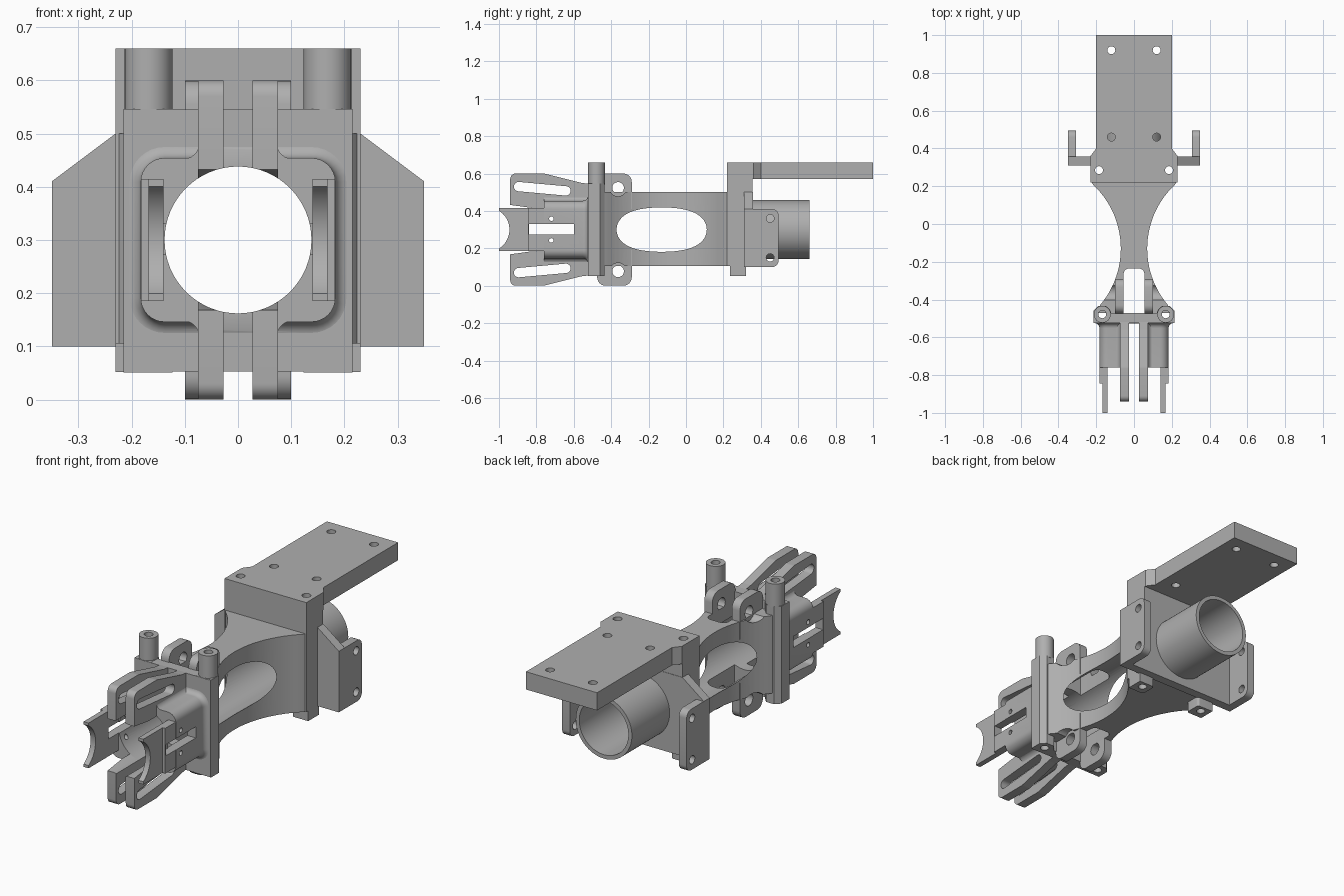
import bpy, bmesh, math
from mathutils import Vector

if "Cube" in bpy.data.objects:
    bpy.data.objects.remove(bpy.data.objects["Cube"])

CZ = 0.30          # height of the bore axis
grey = bpy.data.materials.new("light_grey")
grey.diffuse_color = (0.43, 0.43, 0.43, 1)
grey.use_nodes = True
grey.node_tree.nodes["Principled BSDF"].inputs["Base Color"].default_value = grey.diffuse_color


def place(axis, u, v, w):
    """2D point (u, v) pushed w along the axis."""
    return {"x": (w, u, v), "y": (u, w, v), "z": (u, v, w)}[axis]


def loft(name, axis, rings):
    """Solid through a list of (outline, depth) sections."""
    bm = bmesh.new()
    loops = [[bm.verts.new(place(axis, u, v, w)) for u, v in pts] for pts, w in rings]
    bm.faces.new(loops[0])
    bm.faces.new(loops[-1])
    n = len(loops[0])
    for a, b in zip(loops, loops[1:]):
        for i in range(n):
            j = (i + 1) % n
            bm.faces.new((a[i], a[j], b[j], b[i]))
    bmesh.ops.recalc_face_normals(bm, faces=bm.faces)
    me = bpy.data.meshes.new(name)
    bm.to_mesh(me)
    bm.free()
    me.materials.append(grey)
    ob = bpy.data.objects.new(name, me)
    bpy.context.collection.objects.link(ob)
    return ob


def prism(name, axis, pts, a, b):
    return loft(name, axis, [(pts, a), (pts, b)])


def box(name, x0, x1, y0, y1, z0, z1):
    return prism(name, "z", [(x0, y0), (x1, y0), (x1, y1), (x0, y1)], z0, z1)


def circle(cu, cv, r, n=32):
    return [(cu + r * math.cos(2 * math.pi * i / n), cv + r * math.sin(2 * math.pi * i / n))
            for i in range(n)]


def rod(axis, cu, cv, r, a, b, n=32, name="cutter"):
    return prism(name, axis, circle(cu, cv, r, n), a, b)


def rounded(corners, n=6):
    """Outline with each (u, v, radius) corner rounded."""
    out = []
    for i, (u, v, r) in enumerate(corners):
        p = Vector((u, v))
        if r == 0:
            out.append((u, v))
            continue
        a = (Vector(corners[i - 1][:2]) - p).normalized()
        b = (Vector(corners[(i + 1) % len(corners)][:2]) - p).normalized()
        half = a.angle(b) / 2
        c = p + (a + b).normalized() * (r / math.sin(half))
        s, e = p + a * (r / math.tan(half)) - c, p + b * (r / math.tan(half)) - c
        turn = math.atan2(s.x * e.y - s.y * e.x, s.dot(e))
        for k in range(n + 1):
            t = turn * k / n
            out.append((c.x + s.x * math.cos(t) - s.y * math.sin(t),
                        c.y + s.x * math.sin(t) + s.y * math.cos(t)))
    return out


def cut(ob, *cutters):
    """Subtract the cutters, then remove them."""
    bpy.context.view_layer.objects.active = ob
    for c in cutters:
        m = ob.modifiers.new("cut", "BOOLEAN")
        m.operation, m.solver, m.object = "DIFFERENCE", "EXACT", c
        bpy.ops.object.modifier_apply(modifier=m.name)
        bpy.data.objects.remove(c)


def bore():
    return rod("y", 0, CZ, 0.138, -1.2, 1.2, 64)


def flip(pts, s):
    """Mirror an outline's height about the bore axis when s is -1."""
    return [(u, CZ + s * (v - CZ)) for u, v in pts]


SIDES = (1, -1)

# Mounting plate with its wide front end
plate = prism("mounting_plate", "z", [(-0.23, 0.22), (0.23, 0.22), (0.23, 0.36), (0.2, 0.4),
              (0.2, 1), (-0.2, 1), (-0.2, 0.4), (-0.23, 0.36)], 0.57, 0.66)
cut(plate, *[rod("z", s * x, y, 0.021, 0.4, 0.8, 24) for s in SIDES
             for x, y in ((0.12, 0.92), (0.12, 0.46), (0.185, 0.285))])

# Rear wall: stepped side profile, bored through
wall = prism("rear_wall", "x", [(0.22, 0.105), (0.31, 0.105), (0.31, 0.5), (0.355, 0.5),
             (0.355, 0.57), (0.22, 0.57)], -0.23, 0.23)
cut(wall, bore(), *[rod("z", s * 0.185, 0.285, 0.021, 0, 0.8, 24) for s in SIDES])

# Rear wing plate and side flanges
wing = prism("wing_plate", "y", [(-0.35, 0.1), (0.35, 0.1), (0.35, 0.41), (0.23, 0.5),
             (-0.23, 0.5), (-0.35, 0.41)], 0.31, 0.357)
cut(wing, bore())
for s in SIDES:
    flange = prism("side_flange", "x", rounded([(0.315, 0.1, 0), (0.495, 0.1, 0.035),
                   (0.495, 0.41, 0.035), (0.315, 0.41, 0)]), s * 0.307, s * 0.35)
    cut(flange, *[rod("x", 0.45, z, 0.021, -0.5, 0.5, 24) for z in (0.36, 0.15)])
    tab = prism("rear_foot_tab", "z", rounded([(s * 0.14, 0.235, 0.012), (s * 0.23, 0.235, 0),
                (s * 0.23, 0.32, 0), (s * 0.14, 0.32, 0.012)]), 0.052, 0.108)
    cut(tab, rod("z", s * 0.185, 0.285, 0.021, 0, 0.2, 24))

# Rear tube
tube = rod("y", 0, CZ, 0.158, 0.34, 0.66, 64, "rear_tube")
cut(tube, bore())

# Hourglass neck
side = []
for i in range(33):
    y = -0.47 + 0.7 * i / 32
    x = 0.07 + 0.463 - math.sqrt(0.463 ** 2 - (y + 0.13) ** 2)
    side.append((min(x, 0.19 if y < 0 else 0.23), y))
neck = prism("neck", "z", side + [(-x, y) for x, y in reversed(side)], 0.105, 0.5)
slot = prism("cutter", "z", rounded([(-0.055, -0.6, 0), (0.055, -0.6, 0),
             (0.055, -0.235, 0.03), (-0.055, -0.235, 0.03)]), -0.1, 0.8)
cut(neck, bore(), slot, *[rod("x", -0.363, CZ + v * 0.223, 0.045, s * 0.1, s * 0.3)
                          for s in SIDES for v in SIDES])

# Pivot lugs above and below the neck
for v in SIDES:
    for s in SIDES:
        lug = prism("pivot_lug", "x", flip(rounded([(-0.475, 0.41, 0), (-0.475, 0.6, 0.045),
                    (-0.29, 0.6, 0.045), (-0.29, 0.41, 0)]), v), s * 0.055, s * 0.1)
        cut(lug, bore(), rod("x", -0.363, CZ + v * 0.223, 0.031, -0.3, 0.3))

# Front plate, corner columns and posts
front = box("front_plate", -0.213, 0.213, -0.525, -0.47, 0.053, 0.545)
cut(front, bore(), *[rod("z", s * 0.168, -0.478, 0.021, -0.1, 0.8, 24) for s in SIDES])
for s in SIDES:
    column = prism("corner_column", "z", [(s * 0.123, -0.523), (s * 0.215, -0.523),
                   (s * 0.215, -0.46), (s * 0.19, -0.435), (s * 0.145, -0.435),
                   (s * 0.123, -0.46)], 0.051, 0.546)
    post = rod("z", s * 0.168, -0.478, 0.045, 0.54, 0.66, 32, "corner_post")
    for ob in (column, post):
        cut(ob, bore(), rod("z", s * 0.168, -0.478, 0.021, -0.1, 0.8, 24))


# Front hub: rounded sleeve flaring into the front plate
def hub_outline(d):
    w, h, r = 0.183 + d, 0.154 + d, 0.045 + d
    return rounded([(-w, CZ - h, r), (w, CZ - h, r), (w, CZ + h, r), (-w, CZ + h, r)], 8)


F = 0.028
flare = [(hub_outline(F * (1 - math.sin(t))), -0.524 - F * (1 - math.cos(t)))
         for t in [math.pi / 2 * k / 6 for k in range(7)]]
flare = [(hub_outline(F * (1 - math.cos(t))), -0.524 - F * (1 - math.sin(t)))
         for t in [math.pi / 2 * k / 6 for k in range(6, -1, -1)]]
hub = loft("front_hub", "y", flare + [(hub_outline(0), -0.76)])


def centre_slot():
    return box("cutter", -0.027, 0.027, -1.1, -0.527, -0.1, 0.8)


def side_cuts():
    return [box("cutter", -0.4, 0.4, -0.84, -0.6, 0.273, 0.33)] + \
           [rod("x", -0.72, CZ + v * 0.058, 0.012, -0.4, 0.4, 20) for v in SIDES]


cut(hub, bore(), centre_slot(), *side_cuts())

# Cheeks and thin crescent tips
for s in SIDES:
    cheek = box("cheek", *sorted((s * 0.14, s * 0.182)), -0.845, -0.6, 0.185, 0.415)
    cut(cheek, *side_cuts())
    tip = box("crescent_tip", *sorted((s * 0.14, s * 0.168)), -1, -0.84, 0.185, 0.415)
    cut(tip, rod("x", -1.063, CZ, 0.119, -0.4, 0.4, 48))

# Slotted fork arms, two above and two below
a, b, r = Vector((-0.895, 0.53)), Vector((-0.642, 0.507)), 0.025
n = Vector((0.091, 0.996)) * r
along = Vector((0.996, -0.091)) * r
slot_outline = rounded([(*(a - along + n), r * 0.98), (*(b + along + n), r * 0.98),
                        (*(b + along - n), r * 0.98), (*(a - along - n), r * 0.98)])
for v in SIDES:
    for s in SIDES:
        arm = prism("fork_arm", "x", flip(rounded([(-0.94, 0.432, 0), (-0.94, 0.6, 0.03),
                    (-0.76, 0.6, 0.05), (-0.56, 0.55, 0.04), (-0.52, 0.545, 0),
                    (-0.52, 0.4, 0), (-0.78, 0.41, 0)]), v), s * 0.027, s * 0.075)
        cut(arm, bore(), prism("cutter", "x", flip(slot_outline, v), -0.3, 0.3))
        # Concave fillet where the arm meets the hub
        R = 0.03
        arc = [(s * (0.073 + R * (1 - math.sin(t))), 0.452 + R * (1 - math.cos(t)))
               for t in [math.pi / 2 * k / 6 for k in range(7)]]
        prism("arm_fillet", "y", flip([(s * 0.073, 0.452)] + arc, v), -0.76, -0.52)

# Smooth the curved faces, keep edges sharp
bpy.ops.object.select_all(action="DESELECT")
for ob in bpy.context.scene.objects:
    ob.select_set(True)
    bpy.context.view_layer.objects.active = ob
bpy.ops.object.shade_smooth_by_angle(angle=math.radians(30))
